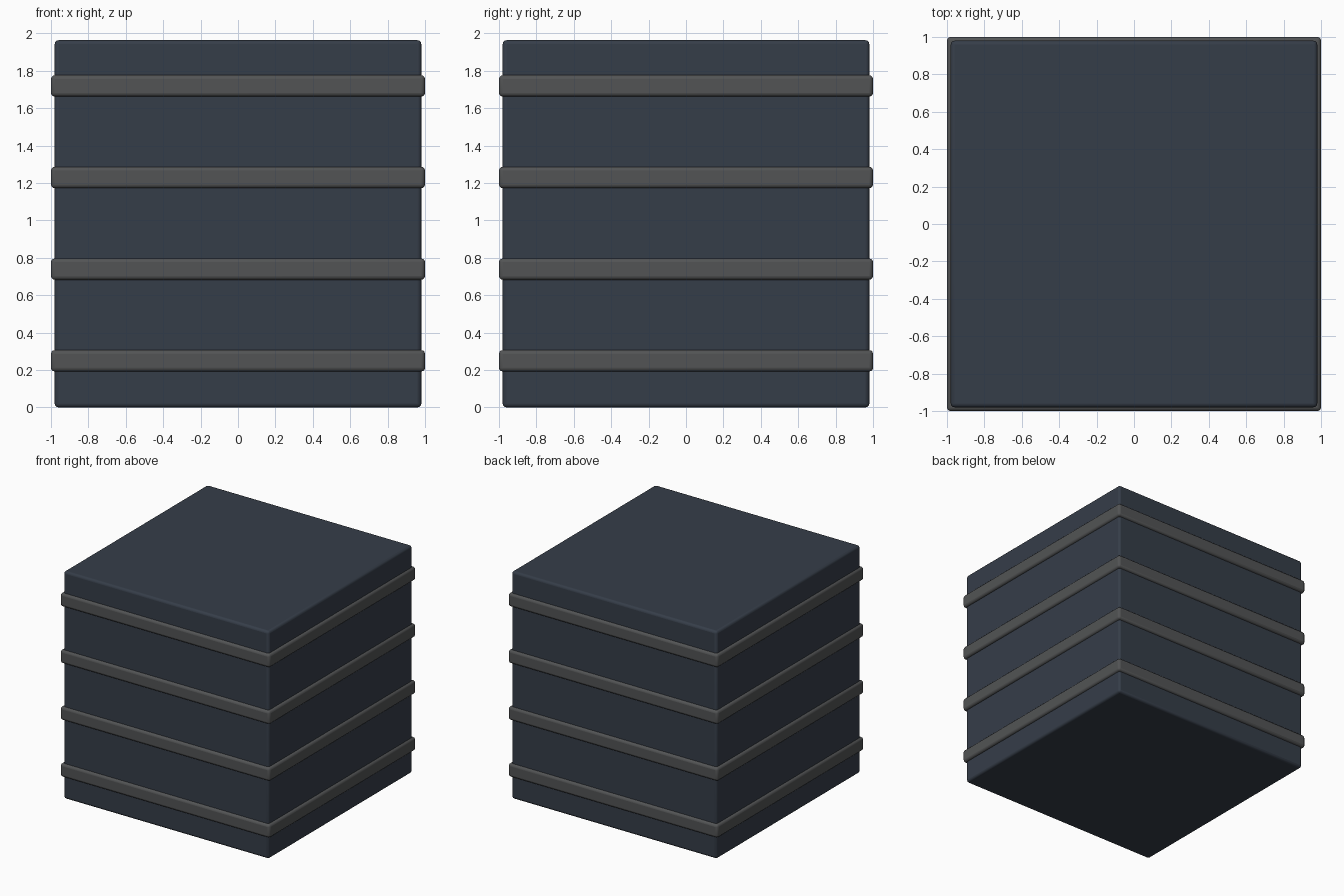
import bpy

if "Cube" in bpy.data.objects:
    bpy.data.objects.remove(bpy.data.objects["Cube"])


def material(name, rgb):
    mat = bpy.data.materials.new(name)
    mat.diffuse_color = (*rgb, 1.0)
    mat.use_nodes = True
    mat.node_tree.nodes["Principled BSDF"].inputs["Base Color"].default_value = mat.diffuse_color
    return mat


def rounded_box(name, size, z, bevel, mat):
    """Box centred on the z axis with softened edges."""
    bpy.ops.mesh.primitive_cube_add(size=1, location=(0, 0, z))
    ob = bpy.context.object
    ob.name = name
    ob.scale = size
    bpy.ops.object.transform_apply(location=False, rotation=False, scale=True)
    mod = ob.modifiers.new("soft_edges", 'BEVEL')
    mod.width = bevel
    mod.segments = 3
    ob.data.materials.append(mat)
    bpy.ops.object.shade_smooth_by_angle()
    return ob


navy = material("dark_navy", (0.036, 0.047, 0.066))
grey = material("dark_grey", (0.085, 0.088, 0.09))

SIDE, HEIGHT = 1.96, 1.963
BAND_HEIGHT, BAND_SPACING = 0.114, 0.49

# Main block
rounded_box("body", (SIDE, SIDE, HEIGHT), HEIGHT / 2, 0.02, navy)

# Four bands wrapping the block
for i in range(4):
    rounded_box(f"band_{i + 1}", (2.0, 2.0, BAND_HEIGHT),
                0.249 + i * BAND_SPACING, 0.02, grey)
